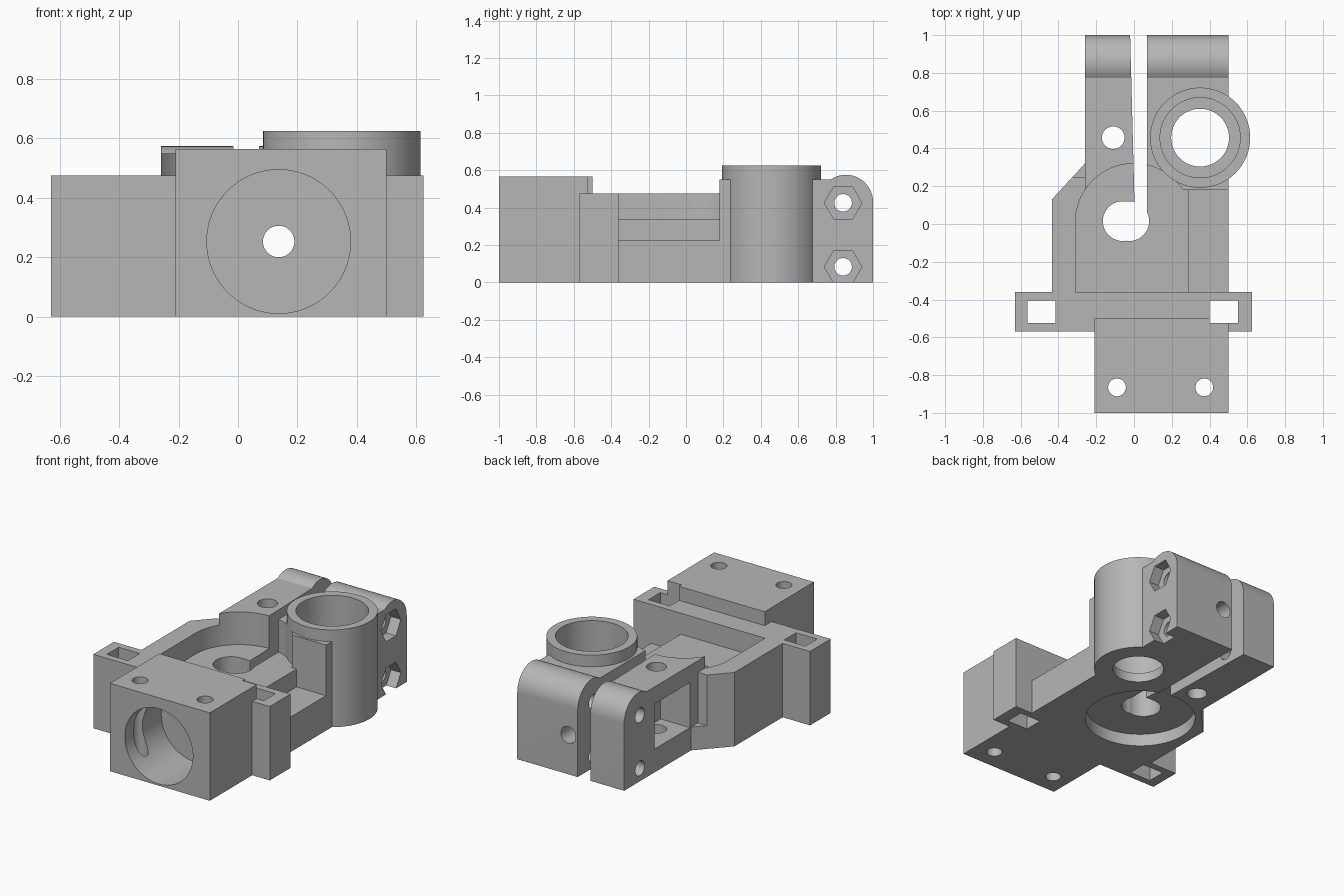
import bpy, bmesh, math
from mathutils import Matrix, Vector

cube = bpy.data.objects.get("Cube")
if cube:
    bpy.data.objects.remove(cube, do_unlink=True)

grey = bpy.data.materials.new("plain_grey")
grey.use_nodes = True
grey.diffuse_color = (0.47, 0.47, 0.47, 1)
grey.node_tree.nodes["Principled BSDF"].inputs["Base Color"].default_value = (0.47, 0.47, 0.47, 1)


def finish(name, bm):
    bmesh.ops.recalc_face_normals(bm, faces=bm.faces[:])
    mesh = bpy.data.meshes.new(name)
    bm.to_mesh(mesh)
    bm.free()
    mesh.materials.append(grey)
    ob = bpy.data.objects.new(name, mesh)
    bpy.context.collection.objects.link(ob)
    return ob


def prism(name, points, offset):
    """Extrude a closed outline of 3D points along an offset."""
    bm = bmesh.new()
    face = bm.faces.new([bm.verts.new(p) for p in points])
    res = bmesh.ops.extrude_face_region(bm, geom=[face])
    moved = [g for g in res["geom"] if isinstance(g, bmesh.types.BMVert)]
    bmesh.ops.translate(bm, verts=moved, vec=Vector(offset))
    return finish(name, bm)


def box(name, x, y, z):
    outline = [(x[0], y[0], z[0]), (x[1], y[0], z[0]), (x[1], y[1], z[0]), (x[0], y[1], z[0])]
    return prism(name, outline, (0, 0, z[1] - z[0]))


def rod(name, axis, centre, r, span, sides=64):
    """Cylinder along an axis; centre gives the two other coordinates in order."""
    pts = []
    for i in range(sides):
        a = math.tau * i / sides
        p = [centre[0] + r * math.cos(a), centre[1] + r * math.sin(a)]
        p.insert("xyz".index(axis), span[0])
        pts.append(p)
    offset = [0, 0, 0]
    offset["xyz".index(axis)] = span[1] - span[0]
    return prism(name, pts, offset)


def combine(target, tool, operation):
    mod = target.modifiers.new(operation.lower(), 'BOOLEAN')
    mod.operation, mod.solver, mod.object = operation, 'EXACT', tool
    bpy.context.view_layer.objects.active = target
    bpy.ops.object.modifier_apply(modifier=mod.name)
    bpy.data.objects.remove(tool, do_unlink=True)


def add(tool):
    combine(housing, tool, 'UNION')


def cut(tool):
    combine(housing, tool, 'DIFFERENCE')


THRU = (-0.3, 1.2)

# Body with crossbar and sloped left shoulder
outline = [(-0.63, -0.57), (0.625, -0.57), (0.625, -0.36), (0.5, -0.36), (0.5, 0.3),
           (-0.2, 0.32), (-0.26, 0.32), (-0.435, 0.13), (-0.435, -0.36), (-0.63, -0.36)]
housing = prism("housing", [(x, y, 0) for x, y in outline], (0, 0, 0.475))

# Front block
add(box("front_block", (-0.21, 0.5), (-1, -0.5), (0, 0.565)))

# Clamp arms with rounded ends
arm = [(0.1, 0), (1, 0)]
for i in range(17):
    a = math.radians(124) * i / 16
    arm.append((0.855 + 0.145 * math.cos(a), 0.43 + 0.145 * math.sin(a)))
arm.append((0.1, 0.55))
for name, x0, x1 in (("left_arm", -0.26, 0.03), ("right_arm", 0.07, 0.5)):
    add(prism(name, [(x0, y, z) for y, z in arm], (x1 - x0, 0, 0)))

# Gear pocket, open on one side, with a lower shelf
cut(rod("pocket_round", "z", (0, 0.01), 0.31, (0.34, 1), 96))
cut(box("pocket_left", (-0.31, 0.31), (-0.36, 0.01), (0.34, 1)))
cut(box("pocket_right", (0.2, 0.7), (-0.36, 0.18), (0.34, 1)))
cut(box("shelf", (0.29, 0.7), (-0.36, 0.18), (0.225, 1)))

# Round recess underneath
cut(rod("bottom_recess", "z", (-0.04, 0.01), 0.33, (-0.1, 0.08), 96))

# Oblong shaft hole and tapering clamp slit
for x in (-0.06, -0.025):
    cut(rod("shaft_hole", "z", (x, 0.015), 0.105, THRU))
slit = [(0, 0), (0.07, 0), (0.07, 1.1), (-0.023, 1.1), (0.003, 0.1)]
cut(prism("slit", [(x, y, -0.2) for x, y in slit], (0, 0, 1.5)))

# Side window in the left arm
cut(box("window", (-0.6, -0.05), (0.33, 0.69), (0.15, 0.44)))
cut(box("window_notch", (-0.6, -0.26), (0.25, 0.6), (0.15, 1)))

# Round post with stepped bore
add(rod("post", "z", (0.35, 0.457), 0.265, (0, 0.625), 96))
cut(rod("post_bore", "z", (0.35, 0.457), 0.212, (0.06, 1), 96))
cut(rod("post_outlet", "z", (0.35, 0.457), 0.153, THRU, 96))

# Large front bore and the long hole behind it
cut(rod("front_bore", "y", (0.137, 0.253), 0.242, (-1.2, -0.63), 96))
cut(rod("long_hole", "y", (0.137, 0.253), 0.053, (-1.2, 1.2)))

# Vertical screw holes
for x, y, r in ((-0.09, -0.865, 0.047), (0.372, -0.865, 0.047), (-0.11, 0.457, 0.06)):
    cut(rod("screw_hole", "z", (x, y), r, THRU, 48))

# Crossbar slots
for x in (-0.565, 0.4):
    cut(box("slot", (x, x + 0.15), (-0.525, -0.405), THRU))

# Clamp bolt holes with hexagonal nut traps
for z in (0.425, 0.083):
    cut(rod("bolt_hole", "x", (0.84, z), 0.047, (-1, 1), 48))
    cut(rod("nut_trap", "x", (0.84, z), 0.1, (0.43, 0.8), 6))

bpy.ops.object.select_all(action='DESELECT')
housing.select_set(True)
bpy.context.view_layer.objects.active = housing
bpy.ops.object.shade_smooth_by_angle(angle=math.radians(25))
